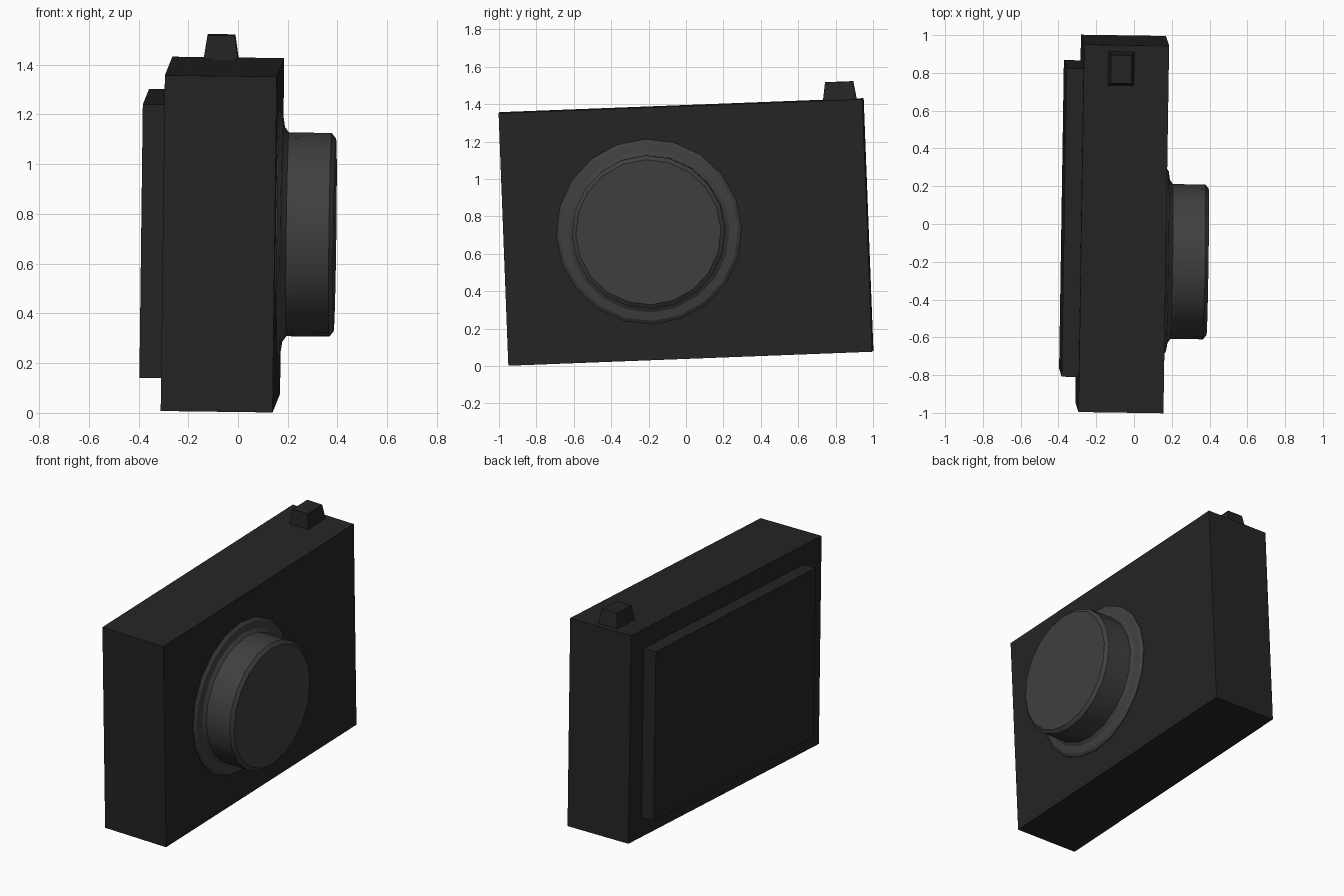
import bpy
import bmesh
import math
from mathutils import Matrix, Vector

if "Cube" in bpy.data.objects:
    bpy.data.objects.remove(bpy.data.objects["Cube"], do_unlink=True)


def material(name, grey):
    mat = bpy.data.materials.new(name)
    mat.use_nodes = True
    colour = (grey, grey, grey, 1)
    mat.diffuse_color = colour
    mat.node_tree.nodes["Principled BSDF"].inputs["Base Color"].default_value = colour
    return mat


black = material("black casing", 0.018)
grey = material("dark grey lens", 0.05)

# The whole camera leans slightly: columns are lens axis, width and height
width_axis = Vector((0.0155, 1, 0.0385)).normalized()
lens_axis = width_axis.cross(Vector((0.0125, -0.0385, 1))).normalized()
height_axis = lens_axis.cross(width_axis)
lean = Matrix((lens_axis, width_axis, height_axis)).transposed().to_4x4()
pose = Matrix.Translation((-0.0625, 0, 0.717)) @ lean

DEPTH, WIDTH, HEIGHT = 0.45, 1.947, 1.351


def add_object(name, bm, mat):
    bmesh.ops.recalc_face_normals(bm, faces=bm.faces)
    mesh = bpy.data.meshes.new(name)
    bm.to_mesh(mesh)
    bm.free()
    mesh.materials.append(mat)
    obj = bpy.data.objects.new(name, mesh)
    bpy.context.collection.objects.link(obj)
    obj.matrix_world = pose
    return obj


def add_box(name, centre, size, mat, taper=0):
    """Box whose top edges are pulled in by taper on every side."""
    bm = bmesh.new()
    bmesh.ops.create_cube(bm, size=1)
    for v in bm.verts:
        inset = 2 * taper if v.co.z > 0 else 0
        scale = Vector((size[0] - inset, size[1] - inset, size[2]))
        v.co = v.co * scale + Vector(centre)
    return add_object(name, bm, mat)


def add_lathe(name, profile, centre, mat, sides):
    """Revolve (distance, radius) points about the lens axis, capped at both ends."""
    bm = bmesh.new()
    rings = []
    for dist, radius in profile:
        ring = []
        for i in range(sides):
            t = math.tau * i / sides
            offset = Vector((dist, radius * math.cos(t), radius * math.sin(t)))
            ring.append(bm.verts.new(offset + Vector(centre)))
        rings.append(ring)
    for lower, upper in zip(rings, rings[1:]):
        for i in range(sides):
            j = (i + 1) % sides
            bm.faces.new((lower[i], lower[j], upper[j], upper[i]))
    bm.faces.new(rings[0])
    bm.faces.new(rings[-1])
    return add_object(name, bm, mat)


# Casing, rear screen and shutter button
add_box("camera_body", (0, 0, 0), (DEPTH, WIDTH, HEIGHT), black)
add_box("rear_screen", (-DEPTH / 2 - 0.04, 0.025, 0), (0.1, 1.635, 1.1), black)
add_box("shutter_button", (-0.027, 0.849, HEIGHT / 2 + 0.045), (0.14, 0.18, 0.1), black, 0.015)

# Lens flange and barrel turned from one profile
lens = add_lathe(
    "lens",
    [(-0.01, 0.495), (0.004, 0.495), (0.017, 0.477), (0.024, 0.432),
     (0.04, 0.41), (0.212, 0.41), (0.23, 0.388)],
    (DEPTH / 2, -0.194, 0.012), grey, 20)
bpy.ops.object.select_all(action="DESELECT")
lens.select_set(True)
bpy.context.view_layer.objects.active = lens
bpy.ops.object.shade_smooth_by_angle(angle=math.radians(25))
